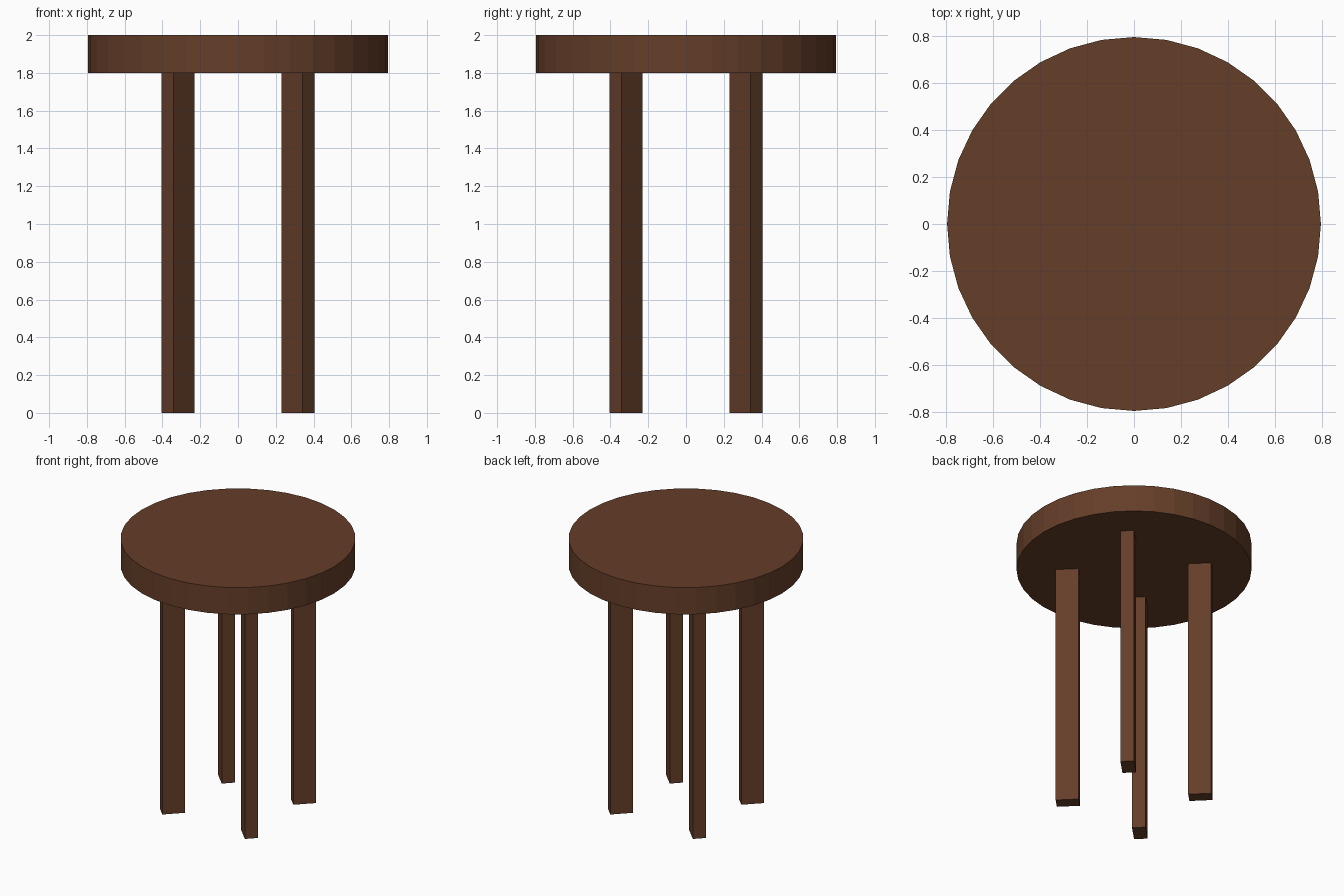
import bpy
from math import radians, cos, sin

if "Cube" in bpy.data.objects:
    bpy.data.objects.remove(bpy.data.objects["Cube"])

wood = bpy.data.materials.new("dark_wood")
wood.diffuse_color = (0.13, 0.048, 0.022, 1)
wood.use_nodes = True
wood.node_tree.nodes["Principled BSDF"].inputs["Base Color"].default_value = wood.diffuse_color

SEAT_RADIUS, SEAT_BOTTOM, HEIGHT = 0.795, 1.8, 2.0
LEG_DEPTH, LEG_WIDTH, LEG_RADIUS = 0.156, 0.092, 0.45

# Round 36-sided seat
bpy.ops.mesh.primitive_cylinder_add(
    vertices=36, radius=SEAT_RADIUS, depth=HEIGHT - SEAT_BOTTOM,
    location=(0, 0, (HEIGHT + SEAT_BOTTOM) / 2))
seat = bpy.context.object
seat.name = "seat"
seat.data.materials.append(wood)


# Rectangular legs on the diagonals, narrow face outward
def add_leg(name, degrees):
    a = radians(degrees)
    bpy.ops.mesh.primitive_cube_add(
        size=1, rotation=(0, 0, a),
        location=(LEG_RADIUS * cos(a), LEG_RADIUS * sin(a), SEAT_BOTTOM / 2))
    leg = bpy.context.object
    leg.name = name
    leg.scale = (LEG_DEPTH, LEG_WIDTH, SEAT_BOTTOM)
    bpy.ops.object.transform_apply(location=False, rotation=False, scale=True)
    leg.data.materials.append(wood)


for name, degrees in (("back_right_leg", 45), ("back_left_leg", 135),
                      ("front_left_leg", 225), ("front_right_leg", 315)):
    add_leg(name, degrees)
